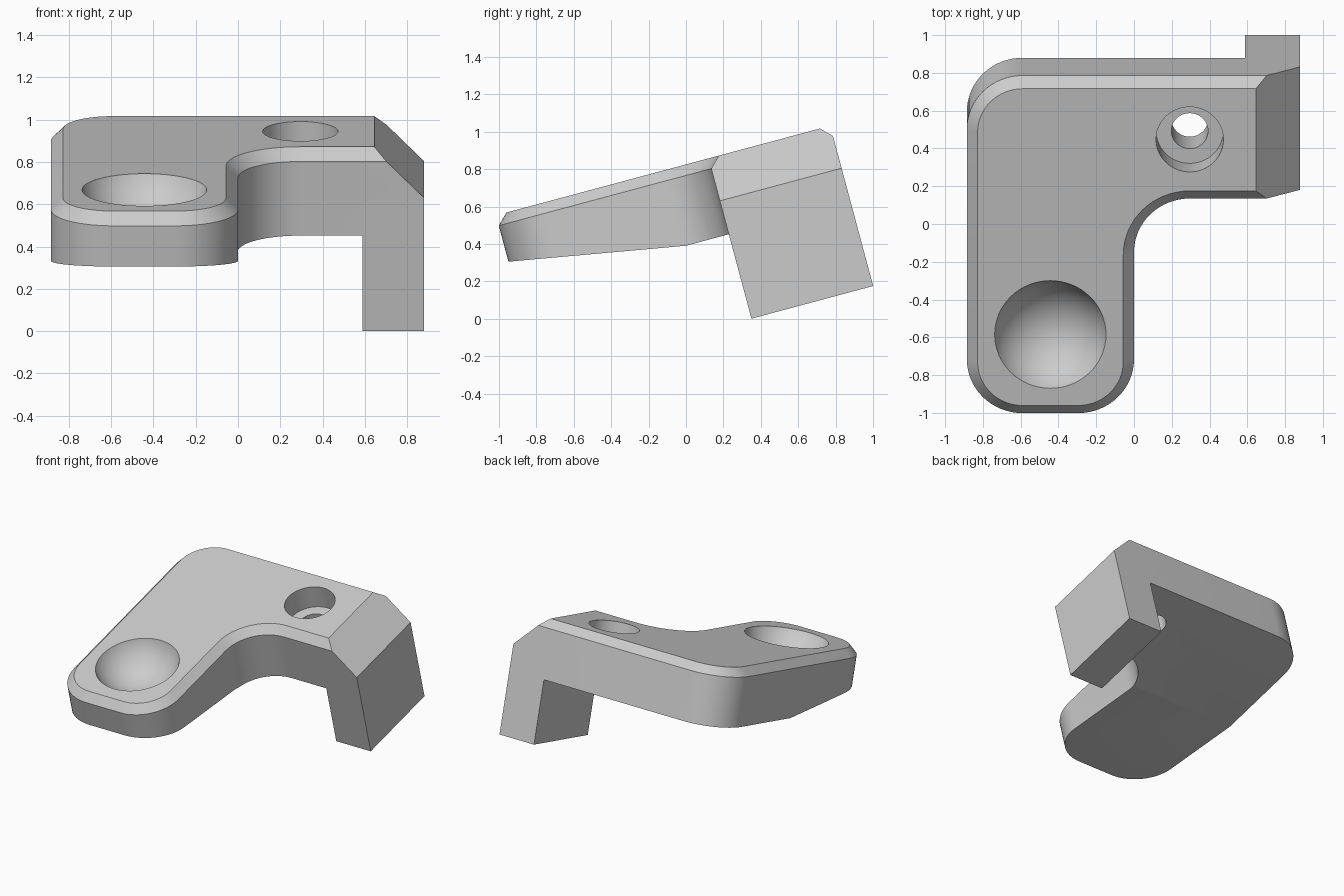
import bpy, bmesh, math
from mathutils import Matrix

cube = bpy.data.objects.get("Cube")
if cube:
    bpy.data.objects.remove(cube, do_unlink=True)

# Main sizes, measured square to the plate before it is tilted
LEFT, RIGHT, ARM = -0.885, 0.88, 0.0
FRONT, INNER, BACK = -0.838, 0.338, 1.012
TOP, UNDER, FOOT = 0.797, 0.377, -0.09
RADIUS, BEVEL, TILT = 0.295, 0.057, math.radians(15)


def make_object(name, bm):
    bmesh.ops.recalc_face_normals(bm, faces=bm.faces)
    mesh = bpy.data.meshes.new(name)
    bm.to_mesh(mesh)
    bm.free()
    ob = bpy.data.objects.new(name, mesh)
    bpy.context.collection.objects.link(ob)
    return ob


def arc(cx, cy, r, start, end, steps=16):
    angles = [math.radians(start + (end - start) * i / steps) for i in range(steps + 1)]
    return [(cx + r * math.cos(a), cy + r * math.sin(a)) for a in angles]


def outline(t):
    """Rounded L shape, inset by t on every side but the right end."""
    r = RADIUS
    pts = arc(LEFT + r, FRONT + r, r - t, 180, 270)
    pts += arc(ARM - r, FRONT + r, r - t, 270, 360)
    pts += arc(ARM + r, INNER - r, r + t, 180, 90)
    pts += [(RIGHT, INNER + t), (RIGHT, BACK - t)]
    pts += arc(LEFT + r, BACK - r, r - t, 90, 180)
    return pts


def loft(name, rings):
    """Closed solid through rings of equal point count."""
    bm = bmesh.new()
    loops = [[bm.verts.new(p) for p in ring] for ring in rings]
    n = len(loops[0])
    for a, b in zip(loops, loops[1:]):
        for i in range(n):
            j = (i + 1) % n
            bm.faces.new((a[i], a[j], b[j], b[i]))
    bm.faces.new(loops[0][::-1])
    bm.faces.new(loops[-1])
    return make_object(name, bm)


def cylinder(name, x, y, r, z0, z1):
    bm = bmesh.new()
    bmesh.ops.create_cone(bm, cap_ends=True, segments=64, radius1=r, radius2=r,
                          depth=z1 - z0, matrix=Matrix.Translation((x, y, (z0 + z1) / 2)))
    return make_object(name, bm)


def cut(body, cutter):
    cutter.hide_render = True
    mod = body.modifiers.new(cutter.name, 'BOOLEAN')
    mod.operation = 'DIFFERENCE'
    mod.solver = 'EXACT'
    mod.object = cutter
    bpy.context.view_layer.objects.active = body
    bpy.ops.object.modifier_apply(modifier=mod.name)
    bpy.data.objects.remove(cutter, do_unlink=True)


# L-shaped body with bevelled top edge
levels = [(0, FOOT), (0, TOP - BEVEL), (BEVEL, TOP)]
body = loft("bracket_body", [[(x, y, z) for x, y in outline(t)] for t, z in levels])

# Underside: flat behind, sloping up to the front, leaving a foot on the left end
slope = (0.5405 - UNDER) / (0.101 - FRONT)
profile = [(-1.2, -0.5), (-1.2, UNDER + slope * 1.301), (0.101, UNDER), (1.3, UNDER), (1.3, -0.5)]
cut(body, loft("underside_cutter", [[(x, y, z) for y, z in profile] for x in (-1.2, 0.588)]))

# Sloped shoulder above the foot
shoulder = [(0.445, TOP + 0.2), (1.08, TOP - 0.435), (1.08, TOP + 0.2)]
cut(body, loft("shoulder_cutter", [[(x, y, z) for x, z in shoulder] for y in (-0.1, 1.3)]))

# Stepped screw hole
hole_x, hole_y = 0.295, 0.677
cut(body, cylinder("counterbore_cutter", hole_x, hole_y, 0.178, TOP - 0.175, 1.1))
cut(body, cylinder("hole_cutter", hole_x, hole_y, 0.097, 0.1, 1.0))

# Round dish in the front arm
dish_r, depth = 0.295, 0.2
sphere_r = (dish_r ** 2 + depth ** 2) / (2 * depth)
bm = bmesh.new()
bmesh.ops.create_uvsphere(bm, u_segments=64, v_segments=48, radius=sphere_r,
                          matrix=Matrix.Translation((-0.443, -0.392, TOP - depth + sphere_r)))
cut(body, make_object("dish_cutter", bm))

# Tilt the finished bracket
body.data.transform(Matrix.Rotation(TILT, 4, 'X'))

# Colour and shading
grey = bpy.data.materials.new("light_grey")
grey.use_nodes = True
colour = (0.6, 0.6, 0.6, 1)
grey.diffuse_color = colour
grey.node_tree.nodes["Principled BSDF"].inputs["Base Color"].default_value = colour
body.data.materials.clear()
body.data.materials.append(grey)
bpy.ops.object.select_all(action='DESELECT')
body.select_set(True)
bpy.context.view_layer.objects.active = body
bpy.ops.object.shade_smooth_by_angle(angle=math.radians(25))
